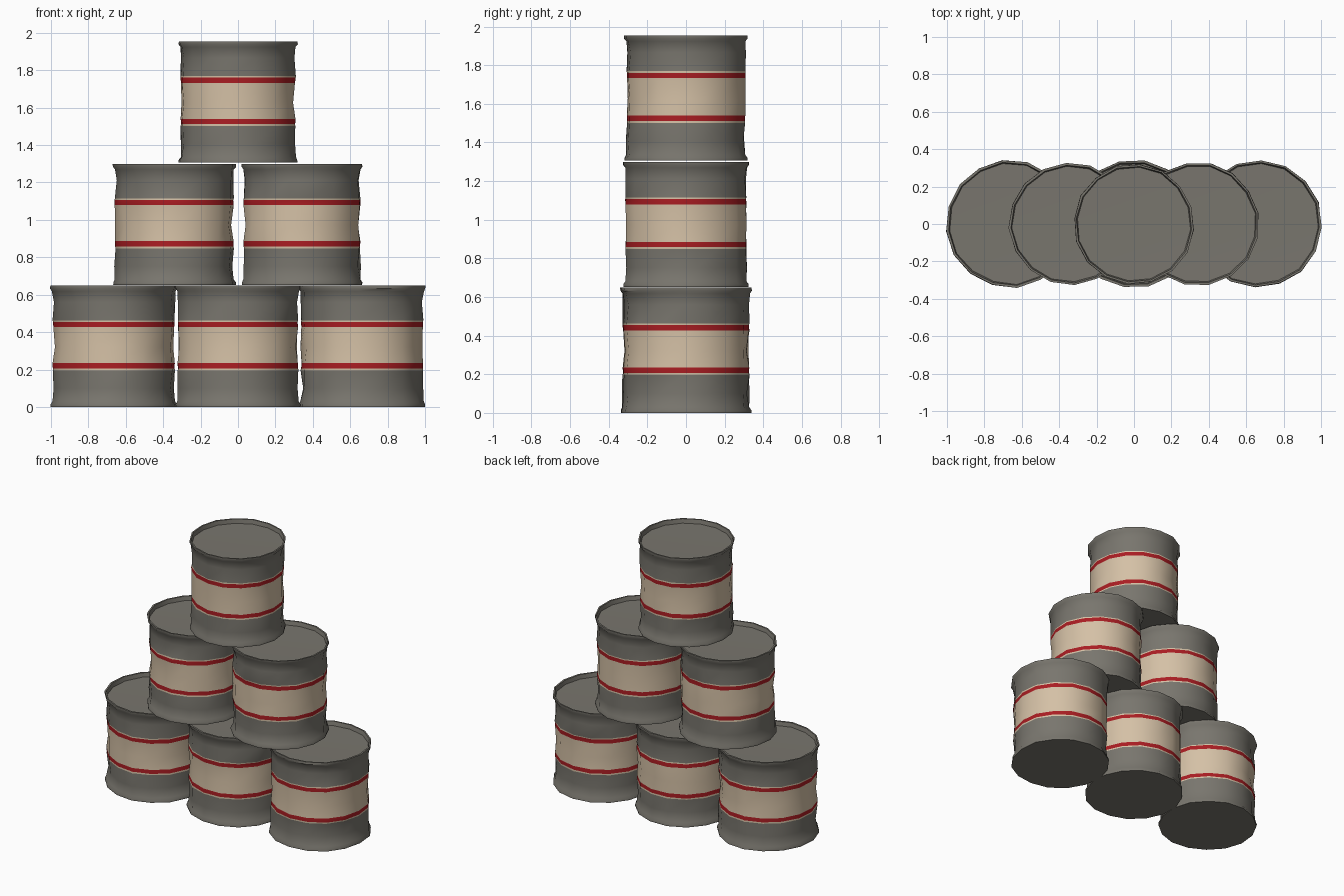
import bpy, bmesh, math, random
from mathutils import Vector

cube = bpy.data.objects.get("Cube")
if cube:
    bpy.data.objects.remove(cube, do_unlink=True)


def material(name, rgb):
    mat = bpy.data.materials.new(name)
    mat.use_nodes = True
    mat.diffuse_color = (*rgb, 1)
    bsdf = mat.node_tree.nodes["Principled BSDF"]
    bsdf.inputs["Base Color"].default_value = (*rgb, 1)
    bsdf.inputs["Roughness"].default_value = 0.8
    return mat


METAL, CREAM, RED = range(3)
MATERIALS = [material("dull metal", (0.19, 0.18, 0.155)),
             material("cream label", (0.66, 0.53, 0.38)),
             material("red stripe", (0.40, 0.012, 0.016))]

SIDES = 16
HEIGHT = 0.648
# Each ring: radius factor, height, dent strength, colour of the band above it
PROFILE = [
    (1.035, 0.000, 0.2, METAL),    # bottom rim
    (1.035, 0.014, 0.2, METAL),
    (1.005, 0.030, 0.3, METAL),
    (0.995, 0.100, 1.0, METAL),
    (1.000, 0.196, 0.3, CREAM),    # label
    (1.000, 0.206, 0.3, RED),
    (1.000, 0.234, 0.3, CREAM),
    (0.990, 0.320, 1.0, CREAM),
    (1.000, 0.427, 0.3, RED),
    (1.000, 0.455, 0.3, CREAM),
    (1.000, 0.463, 0.3, METAL),
    (0.995, 0.560, 0.8, METAL),
    (1.010, 0.618, 0.3, METAL),
    (1.040, 0.632, 0.2, METAL),    # top rim
    (1.040, HEIGHT, 0.2, METAL),
    (1.005, HEIGHT, 0.2, METAL),
    (0.985, 0.618, 0.1, METAL),    # recessed lid
]


def make_can(name, radius, x, z, turn, seed):
    """Lathe a dented can with a stripe-edged label."""
    rng = random.Random(seed)
    wobble = [rng.uniform(-0.008, 0.008) for _ in range(SIDES)]
    bm = bmesh.new()
    rings = []
    for factor, height, dent, _ in PROFILE:
        ring = []
        for i in range(SIDES):
            angle = math.tau * i / SIDES + turn
            push = wobble[i] * 0.4 + dent * rng.uniform(-0.012, 0.006)
            r = radius * factor + push
            ring.append(bm.verts.new((r * math.cos(angle), r * math.sin(angle), height)))
        rings.append(ring)
    for (low, high, row) in zip(rings, rings[1:], PROFILE):
        for i in range(SIDES):
            j = (i + 1) % SIDES
            face = bm.faces.new((low[i], low[j], high[j], high[i]))
            face.material_index = row[3]
    # lid and base close the shell
    for ring, height in ((rings[-1], 0.614), (rings[0][::-1], 0.003)):
        centre = bm.verts.new((0, 0, height))
        for i in range(SIDES):
            bm.faces.new((ring[i], ring[(i + 1) % SIDES], centre))
    bmesh.ops.recalc_face_normals(bm, faces=bm.faces)
    mesh = bpy.data.meshes.new(name)
    bm.to_mesh(mesh)
    bm.free()
    for mat in MATERIALS:
        mesh.materials.append(mat)
    can = bpy.data.objects.new(name, mesh)
    can.location = Vector((x, 0, z))
    bpy.context.collection.objects.link(can)
    bpy.ops.object.select_all(action="DESELECT")
    can.select_set(True)
    bpy.context.view_layer.objects.active = can
    bpy.ops.object.shade_smooth_by_angle(angle=math.radians(45))


# Stack the cans in a pyramid: row name, base height, radius, centres
ROWS = [
    ("bottom", 0.0, 0.328, {"right": -0.664, "centre": 0, "left": 0.664}),
    ("middle", 0.652, 0.316, {"right": -0.34, "left": 0.34}),
    ("top", 1.306, 0.309, {"centre": 0}),
]
seed = 0
for row, z, radius, places in ROWS:
    for side, x in places.items():
        seed += 1
        make_can(f"{row}_{side}_can", radius, x, z, seed * 0.9, seed)
